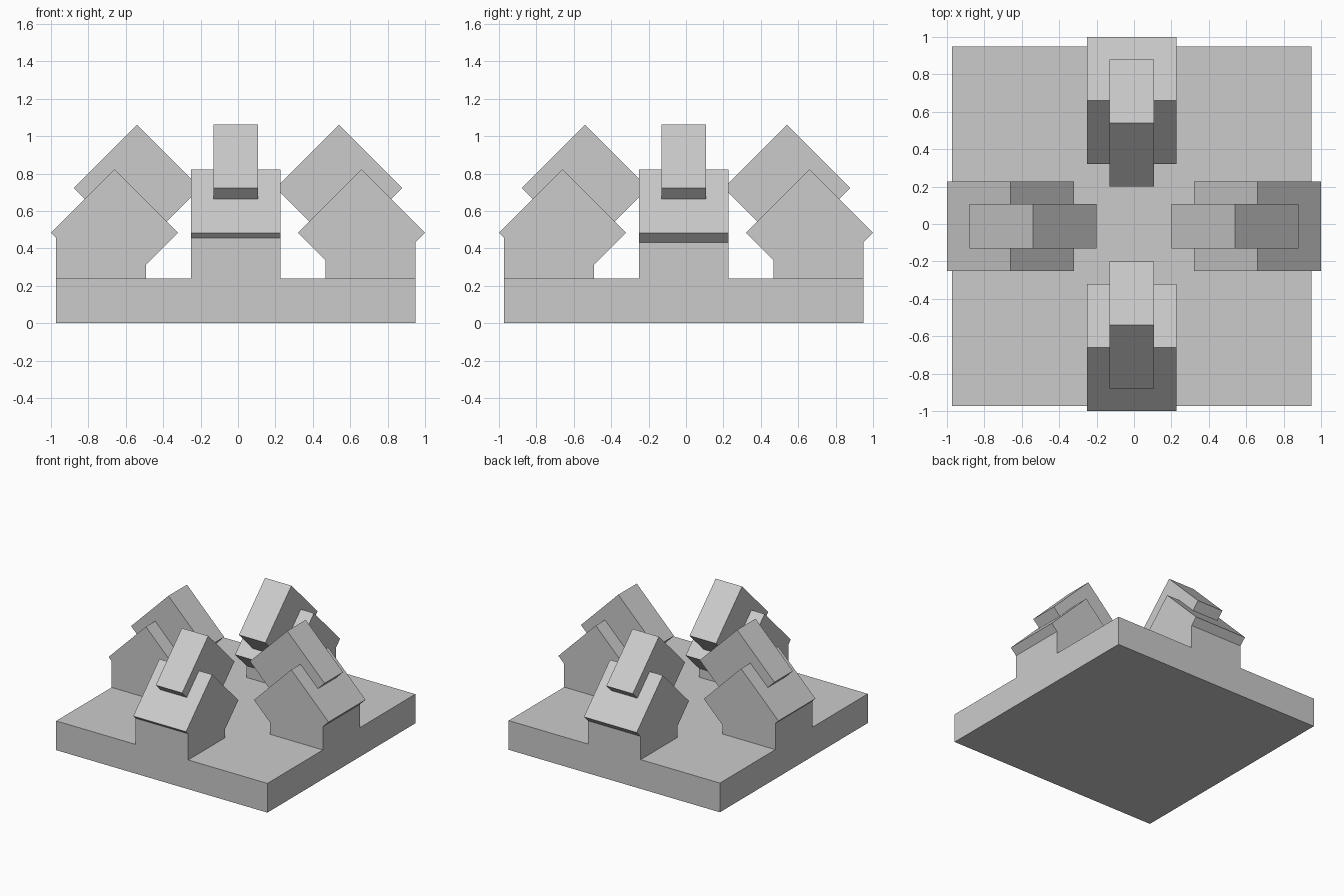
import bpy
from math import radians
from mathutils import Matrix, Vector

if "Cube" in bpy.data.objects:
    bpy.data.objects.remove(bpy.data.objects["Cube"])

grey = bpy.data.materials.new("light_grey")
grey.diffuse_color = (0.6, 0.6, 0.6, 1)
grey.use_nodes = True
grey.node_tree.nodes["Principled BSDF"].inputs["Base Color"].default_value = grey.diffuse_color

SIDE = 0.48     # edge of the column and of the tilted blocks
SHIFT = -0.012  # small offset shared by the slab, columns and block widths


def box(name, size, centre, axis=None):
    """Box of the given size, tilted 45 degrees about an axis if one is given."""
    bpy.ops.mesh.primitive_cube_add(size=1)
    ob = bpy.context.object
    ob.name = name
    turn = Matrix.Rotation(radians(45), 4, axis) if axis else Matrix()
    ob.data.transform(turn @ Matrix.Diagonal((*size, 1)))
    ob.location = centre
    ob.data.materials.append(grey)
    return ob


# Square base slab
box("base_slab", (1.92, 1.92, 0.24), (SHIFT, SHIFT, 0.12))

# One stepped tower in the middle of each side
for side, dx, dy in (("left", -1, 0), ("right", 1, 0), ("front", 0, -1), ("back", 0, 1)):
    out = Vector((dx, dy, 0))
    across = Vector((abs(dy), abs(dx), 0)) * SHIFT
    axis = 'Y' if dx else 'X'

    def tilted_size(width):
        return (SIDE, width, SIDE) if dx else (width, SIDE, SIDE)

    # Upright column, flush with the slab edge
    box(side + "_column", (SIDE,) * 3,
        out * 0.72 + Vector((SHIFT, SHIFT, SIDE / 2)))
    # Wide tilted cube on the column
    box(side + "_lower_block", tilted_size(SIDE),
        out * 0.6606 + across + Vector((0, 0, 0.483)), axis)
    # Narrow tilted block leaning towards the middle
    box(side + "_upper_block", tilted_size(0.24),
        out * 0.54 + across + Vector((0, 0, 0.723)), axis)
